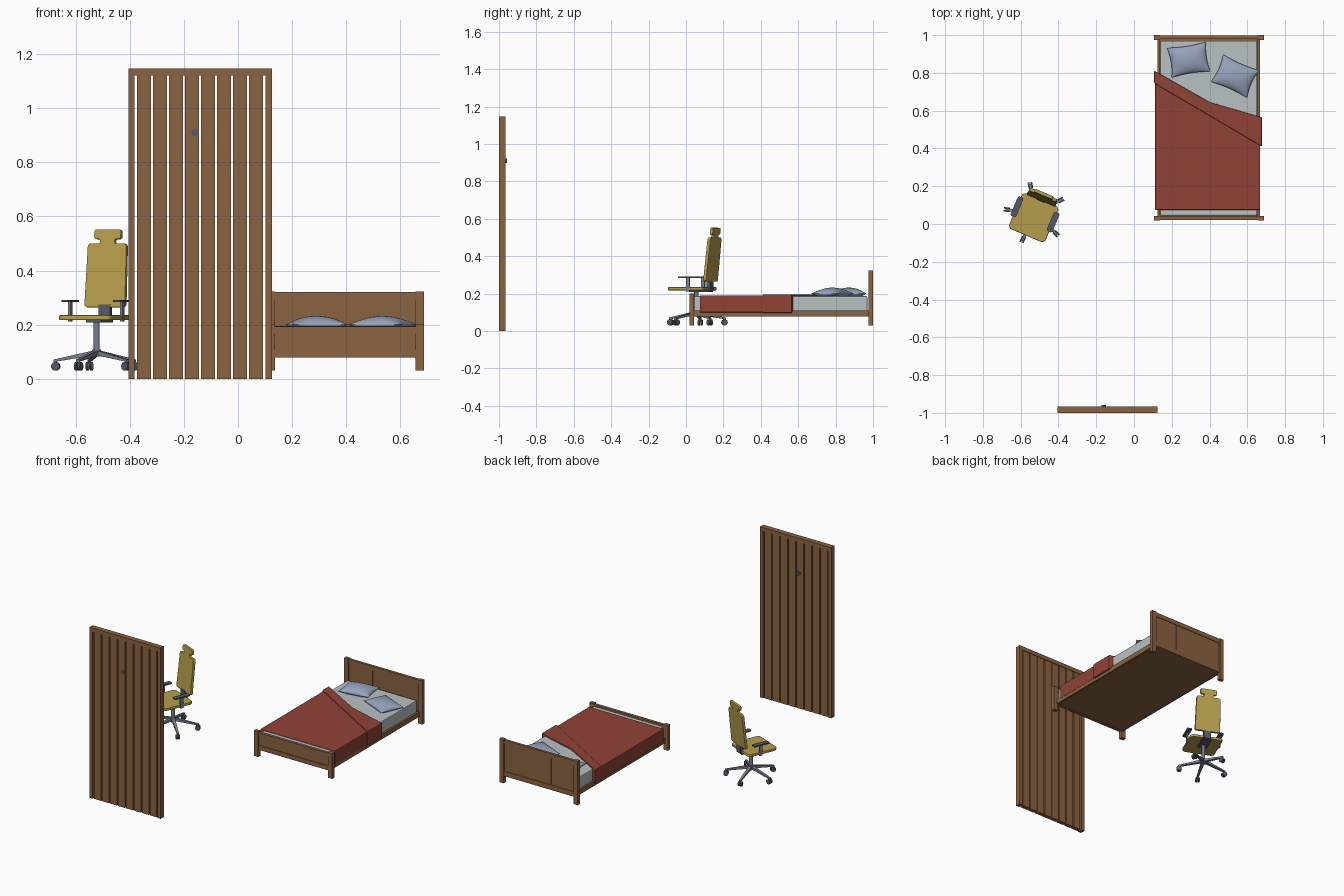
import bpy, bmesh, math
from mathutils import Matrix, Vector

if "Cube" in bpy.data.objects:
    bpy.data.objects.remove(bpy.data.objects["Cube"])


def material(name, r, g, b):
    lin = [((c / 255 + 0.055) / 1.055) ** 2.4 for c in (r, g, b)]
    m = bpy.data.materials.new(name)
    m.diffuse_color = (*lin, 1)
    m.use_nodes = True
    m.node_tree.nodes["Principled BSDF"].inputs["Base Color"].default_value = m.diffuse_color
    return m


WOOD = material("brown wood", 139, 99, 66)
RED = material("red blanket", 144, 66, 54)
SHEET = material("pale grey sheet", 184, 193, 196)
PILLOW = material("blue grey pillow", 151, 163, 186)
YELLOW = material("mustard fabric", 182, 158, 76)
METAL = material("grey metal", 120, 130, 146)
DARK = material("dark grey", 84, 90, 104)

ID = Matrix.Identity(4)
# chair local frame: turned 23 degrees, origin under the column
CHAIR = Matrix.Translation((-0.522, 0.055, 0)) @ Matrix.Rotation(math.radians(-23), 4, 'Z')


def finish(bm, name, mat, frame=ID, smooth=False, bevel=0):
    bm.transform(frame)
    bmesh.ops.recalc_face_normals(bm, faces=bm.faces)
    me = bpy.data.meshes.new(name)
    bm.to_mesh(me)
    bm.free()
    me.materials.append(mat)
    ob = bpy.data.objects.new(name, me)
    bpy.context.collection.objects.link(ob)
    if bevel:
        mod = ob.modifiers.new("bevel", 'BEVEL')
        mod.width, mod.segments = bevel, 2
    if smooth:
        bpy.context.view_layer.objects.active = ob
        ob.select_set(True)
        bpy.ops.object.shade_smooth_by_angle(angle=math.radians(40))
        ob.select_set(False)
    return ob


def box(name, mat, x, y, z, frame=ID, bevel=0):
    bm = bmesh.new()
    bmesh.ops.create_cube(bm, size=1)
    for v in bm.verts:
        v.co = Vector([r[0] + (c + 0.5) * (r[1] - r[0]) for c, r in zip(v.co, (x, y, z))])
    return finish(bm, name, mat, frame, bevel=bevel)


def prism(name, mat, pts, z0, z1, frame=ID, bevel=0):
    bm = bmesh.new()
    f = bm.faces.new([bm.verts.new((x, y, z0)) for x, y in pts])
    top = bmesh.ops.extrude_face_region(bm, geom=[f])
    for v in top['geom']:
        if isinstance(v, bmesh.types.BMVert):
            v.co.z = z1
    return finish(bm, name, mat, frame, bevel=bevel)


def tube(name, mat, a, b, r0, r1=None, frame=ID, sides=16):
    a, b = Vector(a), Vector(b)
    bm = bmesh.new()
    bmesh.ops.create_cone(bm, cap_ends=True, segments=sides, radius1=r0,
                          radius2=r0 if r1 is None else r1, depth=(b - a).length)
    bm.transform(Matrix.Translation((a + b) / 2) @ (b - a).to_track_quat('Z', 'Y').to_matrix().to_4x4())
    return finish(bm, name, mat, frame, smooth=True)


def rounded(x0, x1, y0, y1, r, n=5):
    pts = []
    for cx, cy, a0 in ((x1 - r, y1 - r, 0), (x0 + r, y1 - r, 90), (x0 + r, y0 + r, 180), (x1 - r, y0 + r, 270)):
        for i in range(n):
            a = math.radians(a0 + 90 * i / (n - 1))
            pts.append((cx + r * math.cos(a), cy + r * math.sin(a)))
    return pts


# ---- slatted door ----
box("door_top_rail", WOOD, (-0.405, 0.125), (-1, -0.965), (1.12, 1.147))
for x in (-0.405, 0.102):
    box("door_stile", WOOD, (x, x + 0.023), (-1, -0.965), (0, 1.12))
for i in range(8):
    c = -0.14 + (i - 3.5) * 0.0592
    box("door_slat", WOOD, (c - 0.0258, c + 0.0258), (-0.996, -0.969), (0, 1.12))
tube("door_peephole", DARK, (-0.16, -1.0, 0.91), (-0.16, -0.958, 0.91), 0.013)

# ---- bed frame ----
for x in (0.105, 0.656):
    box("head_post", WOOD, (x, x + 0.032), (0.975, 1.0), (0.03, 0.323))
    box("foot_post", WOOD, (x, x + 0.032), (0.018, 0.042), (0.03, 0.2))
box("headboard_panel", WOOD, (0.13, 0.66), (0.984, 0.993), (0.08, 0.3))
box("headboard_top_rail", WOOD, (0.135, 0.658), (0.979, 0.997), (0.29, 0.32))
box("headboard_bottom_rail", WOOD, (0.135, 0.658), (0.979, 0.997), (0.078, 0.11))
for x in (0.31, 0.484):
    box("headboard_groove_strip", WOOD, (x - 0.004, x + 0.004), (0.982, 0.995), (0.11, 0.29))
box("footboard_panel", WOOD, (0.13, 0.66), (0.026, 0.036), (0.08, 0.18))
box("footboard_top_rail", WOOD, (0.135, 0.658), (0.021, 0.04), (0.167, 0.194))
box("footboard_bottom_rail", WOOD, (0.135, 0.658), (0.021, 0.04), (0.078, 0.107))
box("footboard_centre_strip", WOOD, (0.392, 0.402), (0.024, 0.038), (0.107, 0.167))
for x in (0.125, 0.654):
    box("side_rail", WOOD, (x, x + 0.012), (0.04, 0.98), (0.077, 0.11))
box("bed_base", WOOD, (0.13, 0.66), (0.04, 0.98), (0.082, 0.095))

# ---- bedding ----
box("mattress", SHEET, (0.139, 0.652), (0.044, 0.97), (0.093, 0.186), bevel=0.006)
prism("blanket", RED, [(0.112, 0.075), (0.668, 0.075), (0.668, 0.5), (0.4, 0.63), (0.112, 0.76)],
      0.099, 0.19, bevel=0.004)
prism("blanket_fold", RED, [(0.107, 0.745), (0.677, 0.41), (0.677, 0.565), (0.4, 0.645), (0.107, 0.812)],
      0.097, 0.196, bevel=0.004)


def pillow(name, cx, cy, angle, n=16):
    bm = bmesh.new()
    for side in (1, -1):
        rows = []
        for i in range(n + 1):
            row = []
            for j in range(n + 1):
                u, v = math.sin(math.pi * (i / n - 0.5)), math.sin(math.pi * (j / n - 0.5))
                eu, ev = max(0, 1 - u * u), max(0, 1 - v * v)
                row.append(bm.verts.new((0.105 * u * (1 - 0.1 * ev), 0.08 * v * (1 - 0.1 * eu),
                                         side * 0.032 * (eu * ev) ** 0.55)))
            rows.append(row)
        for i in range(n):
            for j in range(n):
                bm.faces.new((rows[i][j], rows[i + 1][j], rows[i + 1][j + 1], rows[i][j + 1]))
    bmesh.ops.remove_doubles(bm, verts=bm.verts, dist=0.00005)
    finish(bm, name, PILLOW, Matrix.Translation((cx, cy, 0.2)) @ Matrix.Rotation(math.radians(angle), 4, 'Z'), True)


pillow("left_pillow", 0.29, 0.87, 9)
pillow("right_pillow", 0.535, 0.783, -24)

# ---- chair base: five legs with twin-wheel casters ----
tube("base_hub", METAL, (0, 0, 0.082), (0, 0, 0.108), 0.022, 0.016, CHAIR)
tube("gas_column", METAL, (0, 0, 0.1), (0, 0, 0.216), 0.011, frame=CHAIR)
for k in range(5):
    leg = CHAIR @ Matrix.Rotation(math.radians(51 + 72 * k), 4, 'Z')
    bm = bmesh.new()
    bmesh.ops.create_cube(bm, size=1)
    for v in bm.verts:
        out = v.co.x > 0
        v.co = Vector((0.16 if out else 0.008, v.co.y * (0.013 if out else 0.02),
                       (0.067 if out else 0.096) + v.co.z * (0.009 if out else 0.018)))
    finish(bm, "base_leg", METAL, leg)
    tube("caster_stem", METAL, (0.153, 0, 0.045), (0.153, 0, 0.068), 0.005, frame=leg, sides=8)
    for s in (-1, 1):
        tube("caster_wheel", DARK, (0.153, s * 0.003, 0.046), (0.153, s * 0.012, 0.046), 0.016, frame=leg)

# ---- chair seat, back and arms ----
prism("seat", YELLOW, rounded(-0.105, 0.105, -0.126, 0.08, 0.022), 0.217, 0.235, CHAIR, 0.004)
box("seat_mount", DARK, (-0.03, 0.03), (-0.03, 0.085), (0.208, 0.218), CHAIR)
box("back_bracket", DARK, (-0.023, 0.023), (0.07, 0.09), (0.214, 0.275), CHAIR)

# backrest profile: half outline mirrored, with a notched neck and headrest
half = [(0.074, 0), (0.082, 0.008), (0.078, 0.228), (0.07, 0.237), (0.034, 0.237), (0.03, 0.241),
        (0.03, 0.249), (0.034, 0.253), (0.048, 0.253), (0.054, 0.259), (0.054, 0.283), (0.048, 0.289)]
outline = half + [(-x, z) for x, z in reversed(half)]
lean = CHAIR @ Matrix.Translation((0, 0.082, 0.264)) @ Matrix.Rotation(math.radians(84), 4, 'X')
prism("backrest", YELLOW, outline, -0.009, 0.009, lean, 0.003)

for s in (-1, 1):
    x = s * 0.104
    box("arm_post", METAL, (x - 0.005, x + 0.005), (-0.014, 0.006), (0.212, 0.286), CHAIR)
    prism("armrest", DARK, rounded(x - 0.016, x + 0.016, -0.06, 0.05, 0.008, 3), 0.284, 0.292, CHAIR)
